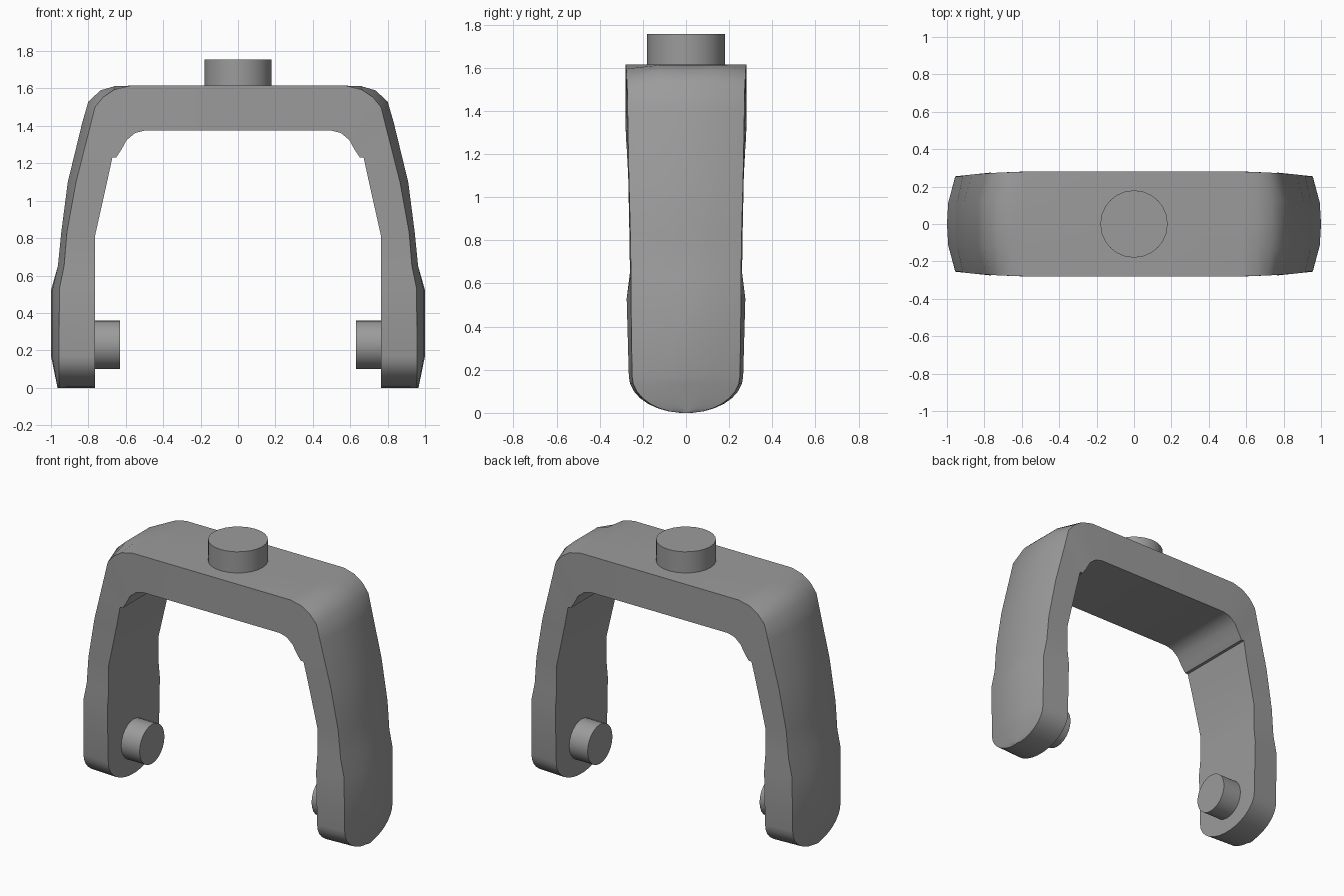
import bpy, bmesh, math
from mathutils import Matrix

cube = bpy.data.objects.get("Cube")
if cube:
    bpy.data.objects.remove(cube, do_unlink=True)

grey = bpy.data.materials.new("plain grey")
grey.use_nodes = True
grey.diffuse_color = (0.33, 0.33, 0.33, 1)
grey.node_tree.nodes["Principled BSDF"].inputs["Base Color"].default_value = (0.33, 0.33, 0.33, 1)


def finish(bm, name, angle=35):
    bmesh.ops.recalc_face_normals(bm, faces=bm.faces)
    mesh = bpy.data.meshes.new(name)
    bm.to_mesh(mesh)
    bm.free()
    mesh.materials.append(grey)
    ob = bpy.data.objects.new(name, mesh)
    bpy.context.collection.objects.link(ob)
    bpy.ops.object.select_all(action='DESELECT')
    ob.select_set(True)
    bpy.context.view_layer.objects.active = ob
    bpy.ops.object.shade_smooth_by_angle(angle=math.radians(angle))
    return ob


# Stations from crown to foot: inner x, z; outer edge x, z; outer crest x, z; inner, outer half width
stations = [
    (0, 1.375, 0, 1.615, 0, 1.615, .28, .28),
    (.50, 1.375, .58, 1.615, .58, 1.615, .28, .28),
    (.55, 1.362, .66, 1.595, .66, 1.612, .28, .277),
    (.595, 1.325, .72, 1.555, .735, 1.59, .28, .275),
    (.625, 1.27, .765, 1.50, .80, 1.53, .278, .272),
    (.652, 1.23, .79, 1.40, .832, 1.42, .275, .27),
    (.672, 1.23, .795, 1.38, .837, 1.40, .275, .27),
    (.70, 1.10, .866, 1.10, .91, 1.10, .268, .265),
    (.765, .81, .915, .83, .945, .83, .262, .258),
    (.765, .65, .93, .65, .963, .65, .26, .255),
    (.765, .53, .955, .53, 1.0, .52, .275, .255),
    (.765, .17, .957, .17, 1.0, .17, .265, .25),
]
# Rounded foot
for i in range(1, 8):
    t = i / 7 * math.radians(84)
    z, w = .17 * (1 - math.sin(t) / math.sin(math.radians(84))), math.cos(t)
    crest = 1.0 - .035 * (1 - z / .17)
    stations.append((.765, z, .957, z, crest, z, .265 * w, .25 * w))

# Arch: loft the stations of one side, mirror to the other
bm = bmesh.new()
rings = []
for n, (ix, iz, ex, ez, cx, cz, wi, wo) in enumerate(stations):
    soft = .85 if n > 9 else 1
    sx, sz = ex + (cx - ex) * soft, ez + (cz - ez) * soft
    s = .45 * wo
    ring = [(ix, -wi, iz), (ix, wi, iz), (ex, wo, ez), (sx, s, sz),
            (cx, 0, cz), (sx, -s, sz), (ex, -wo, ez)]
    rings.append([bm.verts.new(p) for p in ring])
for a, b in zip(rings, rings[1:]):
    for i in range(len(a)):
        j = (i + 1) % len(a)
        bm.faces.new((a[i], a[j], b[j], b[i]))
bm.faces.new(rings[-1])
half = bm.verts[:] + bm.edges[:] + bm.faces[:]
bmesh.ops.mirror(bm, geom=half, axis='X', merge_dist=.0005)
bmesh.ops.remove_doubles(bm, verts=bm.verts, dist=.0005)
finish(bm, "fork_arch")


# Round pins
def pin(name, radius, length, matrix):
    bm = bmesh.new()
    bmesh.ops.create_cone(bm, cap_ends=True, segments=24, radius1=radius,
                          radius2=radius, depth=length, matrix=matrix)
    finish(bm, name)


pin("top_pin", .18, .20, Matrix.Translation((0, 0, 1.655)))
for side, name in ((1, "left_pin"), (-1, "right_pin")):
    pin(name, .13, .20, Matrix.Translation((side * .73, 0, .23)) @ Matrix.Rotation(math.pi / 2, 4, 'Y'))
